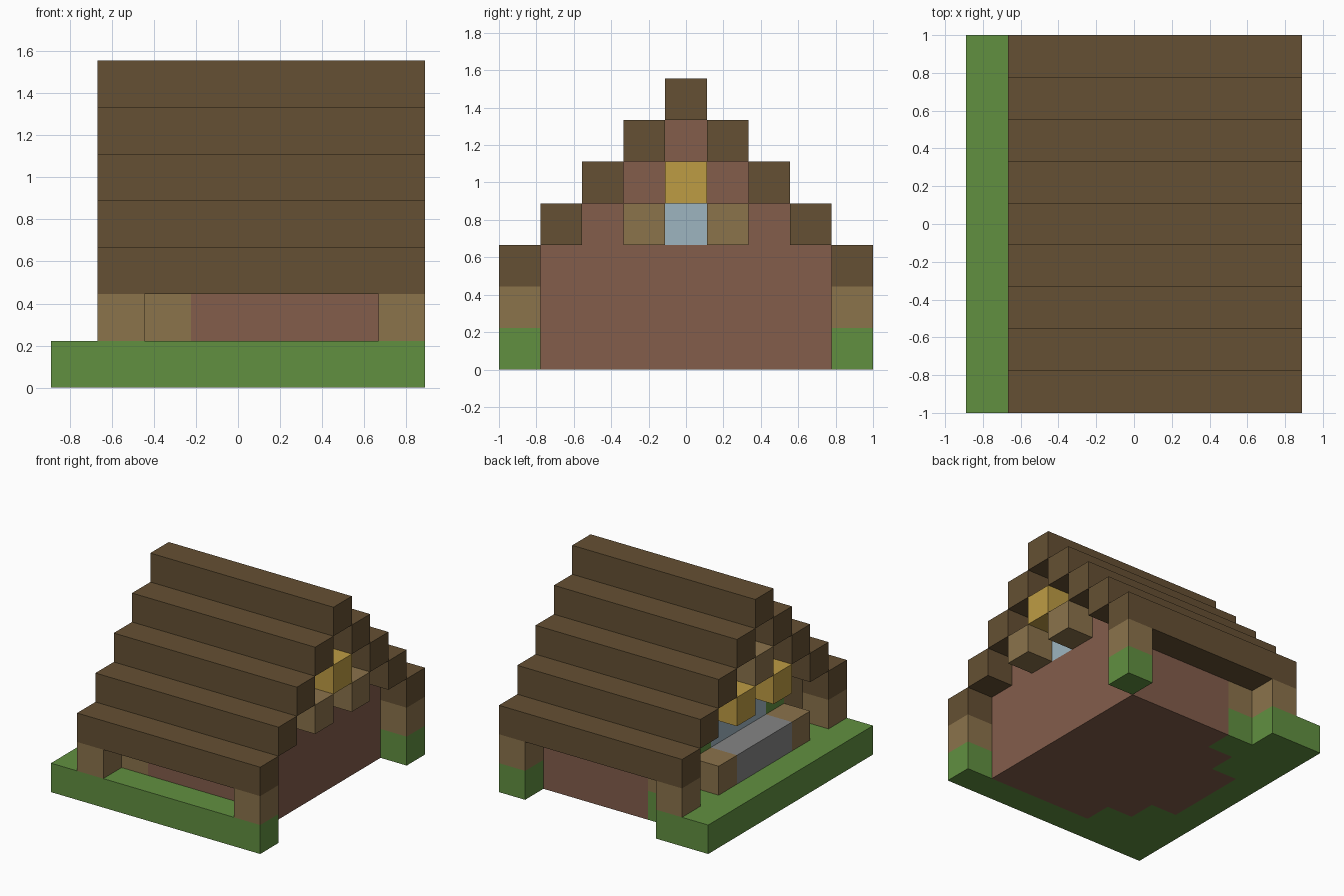
import bpy
import bmesh
from mathutils import Matrix, Vector

default = bpy.data.objects.get("Cube")
if default:
    bpy.data.objects.remove(default, do_unlink=True)

CELL = 2 / 9          # edge of one block
NX, NY = 8, 9         # blocks along x and y


def linear(c):
    c /= 255
    return c / 12.92 if c <= 0.04045 else ((c + 0.055) / 1.055) ** 2.4


def material(name, *rgb):
    mat = bpy.data.materials.new(name)
    mat.use_nodes = True
    color = [linear(c) for c in rgb] + [1]
    mat.diffuse_color = color
    mat.node_tree.nodes["Principled BSDF"].inputs["Base Color"].default_value = color
    return mat


grass = material("grass green", 97, 144, 64)
clay = material("clay brown", 131, 93, 75)
timber = material("light timber", 139, 115, 75)
shingle = material("dark shingle", 101, 80, 51)
straw = material("straw yellow", 190, 156, 68)
glass = material("pale glass", 158, 181, 192)
stone = material("stone grey", 133, 133, 133)


def part(name, mat, *boxes, mirror=False):
    """Join block boxes ((x0, x1), (y0, y1), (z0, z1)), optionally mirrored in y."""
    boxes = list(boxes)
    if mirror:
        boxes += [(x, (NY - y[1], NY - y[0]), z) for x, y, z in boxes]
    bm = bmesh.new()
    for spans in boxes:
        lo = Vector([s[0] for s in spans])
        hi = Vector([s[1] for s in spans])
        middle = (lo + hi) / 2 - Vector((NX / 2, NY / 2, 0))
        bmesh.ops.create_cube(
            bm, size=1,
            matrix=Matrix.Translation(middle * CELL) @ Matrix.Diagonal(((hi - lo) * CELL).to_4d()))
    mesh = bpy.data.meshes.new(name)
    bm.to_mesh(mesh)
    bm.free()
    mesh.materials.append(mat)
    obj = bpy.data.objects.new(name, mesh)
    bpy.context.collection.objects.link(obj)


def layer(k):
    return (k, k + 1)


# Ground: lawn around a stepped floor
part("lawn", grass,
     ((0, 1), (0, 9), layer(0)), ((1, 8), (0, 1), layer(0)),
     ((1, 2), (8, 9), layer(0)), ((7, 8), (8, 9), layer(0)))
part("lawn_corners", grass,
     ((1, 2), (1, 3), layer(0)), ((2, 3), (1, 2), layer(0)), mirror=True)
part("floor", clay,
     ((3, 7), (1, 8), layer(0)), ((2, 3), (2, 7), layer(0)), ((1, 2), (3, 6), layer(0)))

# Walls and stepped gables
part("walls", clay, ((3, 7), (1, 8), (1, 3)), ((2, 3), (2, 7), layer(1)))
part("gable_sides", clay,
     ((2, 7), (2, 4), layer(3)), ((2, 7), (3, 4), layer(4)), mirror=True)
part("gable_core", clay,
     ((3, 6), (4, 5), layer(3)), ((2, 7), (4, 5), (4, 6)))

# Timber posts
part("eave_posts", timber,
     ((1, 2), (0, 1), layer(1)), ((7, 8), (0, 1), layer(1)), mirror=True)
part("wall_posts", timber, ((2, 3), (1, 2), (1, 3)), mirror=True)

# Low bay at the entrance side
part("bay_ends", timber, ((1, 2), (2, 3), layer(1)), mirror=True)
part("bay_stone", stone, ((1, 2), (3, 6), layer(1)))
part("bay_windows", glass, ((2, 3), (3, 6), layer(2)))
part("bay_foliage", grass, ((2, 3), (2, 3), layer(2)), mirror=True)

# Gable windows and projecting trim blocks
part("gable_windows", glass,
     ((6, 7), (4, 5), layer(3)), ((2, 3), (4, 5), layer(3)))
part("left_gable_brackets", timber, ((7, 8), (3, 4), layer(3)), mirror=True)
part("left_gable_crown", straw, ((7, 8), (4, 5), layer(4)))
part("right_gable_brackets", straw, ((1, 2), (3, 4), layer(3)), mirror=True)
part("right_gable_crown", timber, ((1, 2), (4, 5), layer(4)))

# Roof: paired steps rising to a ridge
for step in range(4):
    part(f"roof_step_{step + 1}", shingle,
         ((1, 8), layer(step), layer(step + 2)), mirror=True)
part("roof_ridge", shingle, ((1, 8), (4, 5), layer(6)))
